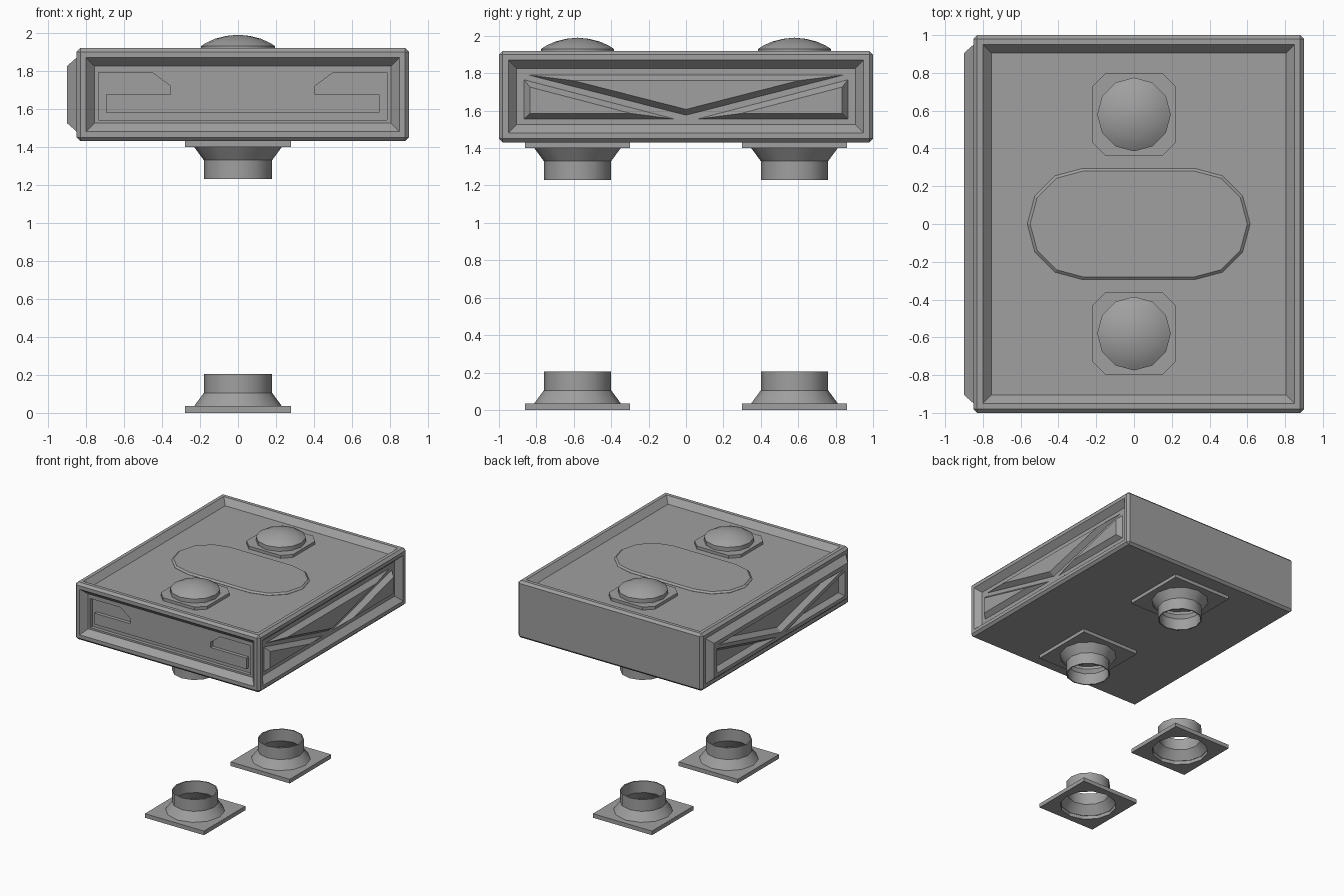
import bpy, bmesh, math
from mathutils import Vector

cube = bpy.data.objects.get("Cube")
if cube:
    bpy.data.objects.remove(cube, do_unlink=True)

GREY = (0.35, 0.35, 0.35, 1)
grey = bpy.data.materials.new("plain grey")
grey.use_nodes = True
grey.diffuse_color = GREY
grey.node_tree.nodes["Principled BSDF"].inputs["Base Color"].default_value = GREY


# ---- helpers ----
def add_object(name, bm):
    bmesh.ops.recalc_face_normals(bm, faces=bm.faces)
    mesh = bpy.data.meshes.new(name)
    bm.to_mesh(mesh)
    bm.free()
    mesh.materials.append(grey)
    obj = bpy.data.objects.new(name, mesh)
    bpy.context.collection.objects.link(obj)
    return obj


def loft(name, axis, sections):
    """Join (outline, position) sections along an axis and cap both ends."""
    place = {"x": lambda u, v, d: (d, u, v),
             "y": lambda u, v, d: (u, d, v),
             "z": lambda u, v, d: (u, v, d)}[axis]
    bm = bmesh.new()
    rings = [[bm.verts.new(place(u, v, d)) for u, v in outline]
             for outline, d in sections]
    for low, high in zip(rings, rings[1:]):
        for i in range(len(low)):
            bm.faces.new((low[i - 1], low[i], high[i], high[i - 1]))
    bm.faces.new(rings[0])
    bm.faces.new(rings[-1])
    return add_object(name, bm)


def lathe(name, profile, centre, sides=12, closed=False):
    """Turn a (radius, height) profile around the vertical axis."""
    bm = bmesh.new()
    verts = [bm.verts.new((r, 0, z)) for r, z in profile]
    edges = [bm.edges.new(pair) for pair in zip(verts, verts[1:])]
    if closed:
        edges.append(bm.edges.new((verts[-1], verts[0])))
    bmesh.ops.spin(bm, geom=verts + edges, cent=(0, 0, 0), axis=(0, 0, 1),
                   angle=math.tau, steps=sides, use_duplicate=False)
    bmesh.ops.remove_doubles(bm, verts=bm.verts, dist=0.0005)
    bmesh.ops.translate(bm, verts=bm.verts, vec=centre)
    obj = add_object(name, bm)
    bpy.ops.object.select_all(action="DESELECT")
    obj.select_set(True)
    bpy.context.view_layer.objects.active = obj
    bpy.ops.object.shade_smooth_by_angle(angle=math.radians(35))
    return obj


def bake(obj):
    """Apply the modifiers of an object."""
    graph = bpy.context.evaluated_depsgraph_get()
    mesh = bpy.data.meshes.new_from_object(obj.evaluated_get(graph))
    obj.modifiers.clear()
    obj.data = mesh


def cut(obj, cutter):
    mod = obj.modifiers.new("cut", "BOOLEAN")
    mod.operation = "DIFFERENCE"
    mod.solver = "EXACT"
    mod.object = cutter
    bake(obj)
    bpy.data.objects.remove(cutter, do_unlink=True)


def rect(u0, u1, v0, v1):
    return [(u0, v0), (u1, v0), (u1, v1), (u0, v1)]


def circle(radius, v, sides=12):
    steps = [math.tau * i / sides for i in range(sides)]
    return [(radius * math.cos(a), v + radius * math.sin(a)) for a in steps]


def inset(triangle, width):
    """Shrink a triangle evenly towards its incentre."""
    a, b, c = (Vector(p) for p in triangle)
    la, lb, lc = (b - c).length, (c - a).length, (a - b).length
    total = la + lb + lc
    centre = (a * la + b * lb + c * lc) / total
    radius = abs((b - a).cross(c - a)) / total
    return [tuple(centre + (p - centre) * (1 - width / radius)) for p in (a, b, c)]


# ---- main casing with bevelled edges ----
LEFT, RIGHT, LOW, TOP = -0.85, 0.90, 1.43, 1.92
casing = loft("casing", "z", [(rect(LEFT, RIGHT, -1, 1), LOW), (rect(LEFT, RIGHT, -1, 1), TOP)])
bevel = casing.modifiers.new("bevel", "BEVEL")
bevel.width = 0.02
bevel.segments = 1
bake(casing)


def framed_recess(axis, bounds, face, outward, depth=0.05):
    """Sink a panel with sloping walls into one face of the casing."""
    u0, u1, v0, v1 = bounds
    s = 0.045
    outer = rect(*bounds)
    inner = rect(u0 + s, u1 - s, v0 + s, v1 - s)
    cut(casing, loft("cutter", axis, [(inner, face - outward * depth), (outer, face),
                                      (outer, face + outward * 0.1)]))


framed_recess("z", (-0.80, 0.85, -0.95, 0.95), TOP, 1)
framed_recess("y", (-0.80, 0.85, 1.48, 1.87), -1, -1)
framed_recess("x", (-0.95, 0.95, 1.48, 1.87), RIGHT, 1)

# ---- channel with two angled pockets on the front panel ----
half = [(0.76, 1.54), (0.76, 1.79), (0.475, 1.79), (0.38, 1.72), (0.38, 1.675),
        (0.72, 1.675), (0.72, 1.58)]
channel = half + [(-u, v) for u, v in reversed(half)]
channel = [(u + 0.025, v) for u, v in channel]
cut(casing, loft("cutter", "y", [(channel, -1.02), (channel, -0.92)]))

# ---- side panels: raised triangles on one, sunken on the other ----
lower = [(-0.865, 1.765), (-0.865, 1.555), (-0.06, 1.555)]
triangles = {"upper": [(-0.84, 1.79), (0.84, 1.79), (0, 1.576)],
             "lower_front": lower,
             "lower_back": [(-u, v) for u, v in lower]}
side_plate = loft("side_plate", "x", [(rect(-0.95, 0.95, 1.48, 1.87), LEFT + 0.001),
                                      (rect(-0.905, 0.905, 1.525, 1.825), LEFT - 0.05)])
for label, tri in triangles.items():
    small = inset(tri, 0.03)
    loft(label + "_side_pad", "x", [(tri, 0.84), (tri, 0.85), (small, 0.89)])
    cut(side_plate, loft("cutter", "x", [(tri, -0.95), (tri, -0.90), (small, -0.86)]))

# ---- oval plate on the lid ----
def oval(radius):
    arc = [math.pi * (i / 6 - 0.5) for i in range(7)]
    right = [(0.295 + radius * math.cos(a), radius * math.sin(a)) for a in arc]
    return [(u + 0.025, v) for u, v in right + [(-u, -v) for u, v in right]]


loft("oval_plate", "z", [(oval(0.295), 1.86), (oval(0.295), 1.872), (oval(0.28), 1.885)])

# ---- domes, pipes and flanges, front and back ----
DOME = [(0.195, 1.87), (0.195, 1.93), (0.165, 1.949), (0.12, 1.969), (0.06, 1.984), (0, 1.99)]
PIPE = [(0.235, 0.03), (0.18, 0.105), (0.18, 0.205), (0.17, 0.205), (0.17, 0.105), (0.225, 0.03)]
corner = [(0.22, 0.15), (0.15, 0.22)]
quarter = corner + [(-u, v) for u, v in reversed(corner)]
octagon = quarter + [(-u, -v) for u, v in quarter]

for label, y in (("front", -0.58), ("back", 0.58)):
    plate = [(u, v + y) for u, v in octagon]
    loft(label + "_dome_plate", "z", [(plate, 1.86), (plate, 1.895)])
    lathe(label + "_dome", DOME, (0, y, 0))
    for level, base, flip in (("floor", 0, 1), ("upper", LOW + 0.005, -1)):
        square = rect(-0.28, 0.28, y - 0.28, y + 0.28)
        flange = loft(f"{label}_{level}_flange", "z",
                      [(square, base), (square, base + flip * 0.035)])
        hole = circle(0.228, y)
        cut(flange, loft("cutter", "z", [(hole, base - 0.1), (hole, base + 0.1)]))
        lathe(f"{label}_{level}_pipe", [(r, base + flip * z) for r, z in PIPE],
              (0, y, 0), closed=True)
